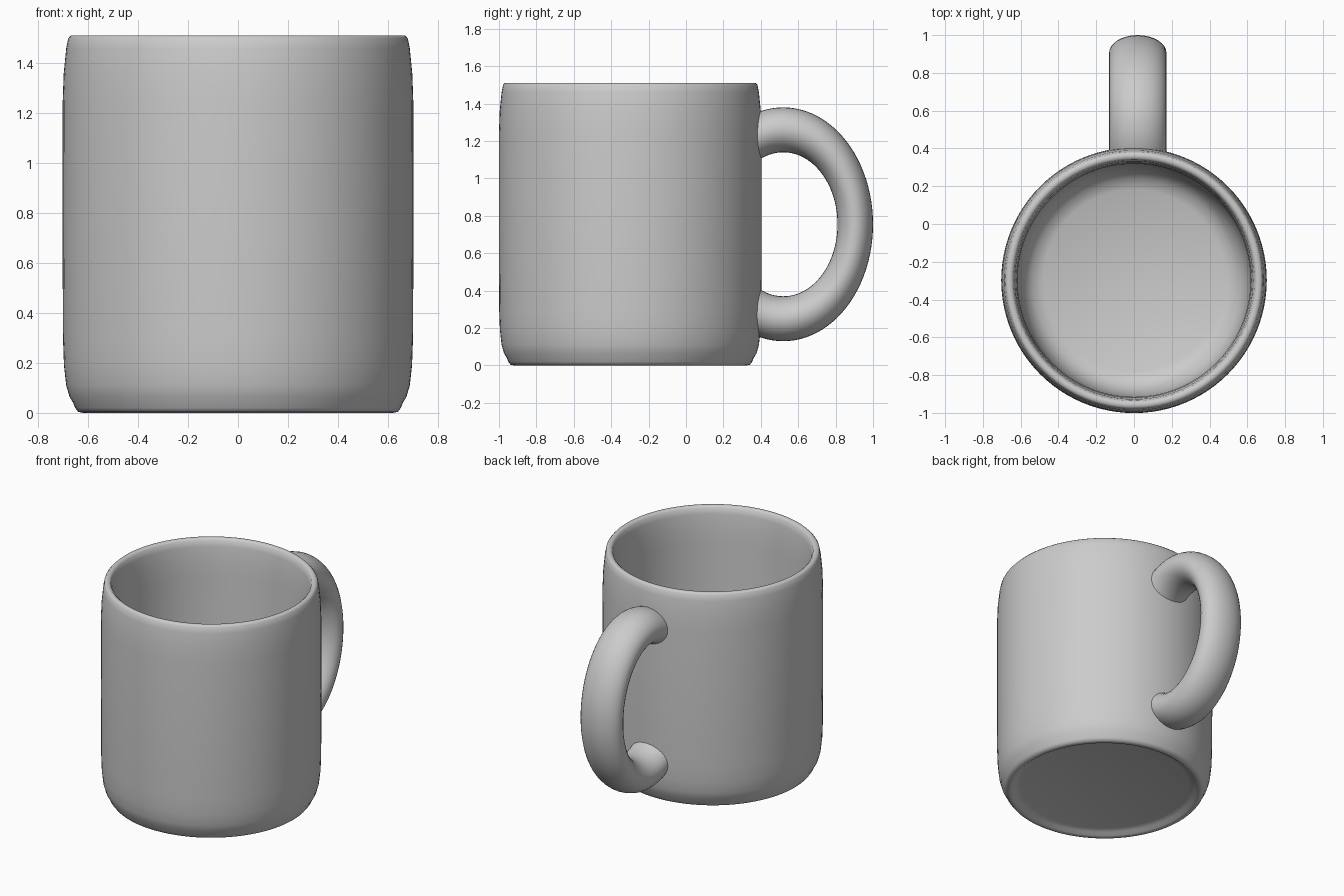
import bpy, bmesh
from math import sin, cos, pi, radians

cube = bpy.data.objects.get("Cube")
if cube:
    bpy.data.objects.remove(cube, do_unlink=True)

SIDES = 96
BODY_Y = -0.298

grey = bpy.data.materials.new("glazed_grey")
grey.use_nodes = True
colour = (0.6, 0.6, 0.6, 1)
grey.diffuse_color = colour
grey.node_tree.nodes["Principled BSDF"].inputs["Base Color"].default_value = colour


def finish(bm, name, angle):
    """Turn a bmesh into a smooth, coloured object."""
    bmesh.ops.recalc_face_normals(bm, faces=bm.faces)
    mesh = bpy.data.meshes.new(name)
    bm.to_mesh(mesh)
    bm.free()
    mesh.materials.append(grey)
    obj = bpy.data.objects.new(name, mesh)
    bpy.context.collection.objects.link(obj)
    bpy.ops.object.select_all(action="DESELECT")
    obj.select_set(True)
    bpy.context.view_layer.objects.active = obj
    bpy.ops.object.shade_smooth_by_angle(angle=radians(angle))
    return obj


def lathe(profile, name):
    """Spin a radius/height profile whose two ends lie on the axis."""
    bm = bmesh.new()
    rings = []
    for r, z in profile:
        if r == 0:
            rings.append([bm.verts.new((0, 0, z))] * SIDES)
        else:
            rings.append([bm.verts.new((r * cos(2 * pi * i / SIDES), r * sin(2 * pi * i / SIDES), z))
                          for i in range(SIDES)])
    for a, b in zip(rings, rings[1:]):
        for i in range(SIDES):
            j = (i + 1) % SIDES
            corners = dict.fromkeys((a[i], a[j], b[j], b[i]))
            bm.faces.new(list(corners))
    return finish(bm, name, 60)


# Cup: recessed base, rounded foot, near-straight wall, rolled rim, hollow inside
outside = [(0, 0.035), (0.55, 0.03), (0.585, 0.02), (0.605, 0.004), (0.62, 0), (0.64, 0.004),
           (0.652, 0.02), (0.66, 0.04), (0.675, 0.065), (0.688, 0.11), (0.697, 0.19), (0.701, 0.3),
           (0.703, 0.75), (0.702, 1.25), (0.698, 1.36), (0.688, 1.46), (0.68, 1.5)]
rim = [(0.67, 1.511), (0.65, 1.511), (0.638, 1.5)]
inside = [(0.63, 1.46), (0.622, 1.36), (0.617, 1.25), (0.615, 0.4), (0.605, 0.27), (0.58, 0.19),
          (0.54, 0.14), (0.48, 0.115), (0, 0.1)]
cup = lathe(outside + rim + inside, "mug_body")
cup.location.y = BODY_Y

# Handle: oval ring, cut off where it enters the wall
bm = bmesh.new()
ring_steps, tube_steps = 96, 32
loops = []
for i in range(ring_steps):
    t = 2 * pi * i / ring_steps
    loop = []
    for k in range(tube_steps):
        p = 2 * pi * k / tube_steps
        loop.append(bm.verts.new((0.02 + 0.152 * sin(p),
                                  0.52 + (0.385 + 0.095 * cos(p)) * cos(t),
                                  0.755 + (0.505 + 0.12 * cos(p)) * sin(t))))
    loops.append(loop)
for i in range(ring_steps):
    a, b = loops[i], loops[(i + 1) % ring_steps]
    for k in range(tube_steps):
        m = (k + 1) % tube_steps
        bm.faces.new((a[k], a[m], b[m], b[k]))
bmesh.ops.bisect_plane(bm, geom=bm.verts[:] + bm.edges[:] + bm.faces[:],
                       plane_co=(0, 0.355, 0), plane_no=(0, -1, 0), clear_outer=True)
bmesh.ops.holes_fill(bm, edges=[e for e in bm.edges if e.is_boundary])
finish(bm, "handle", 50)
